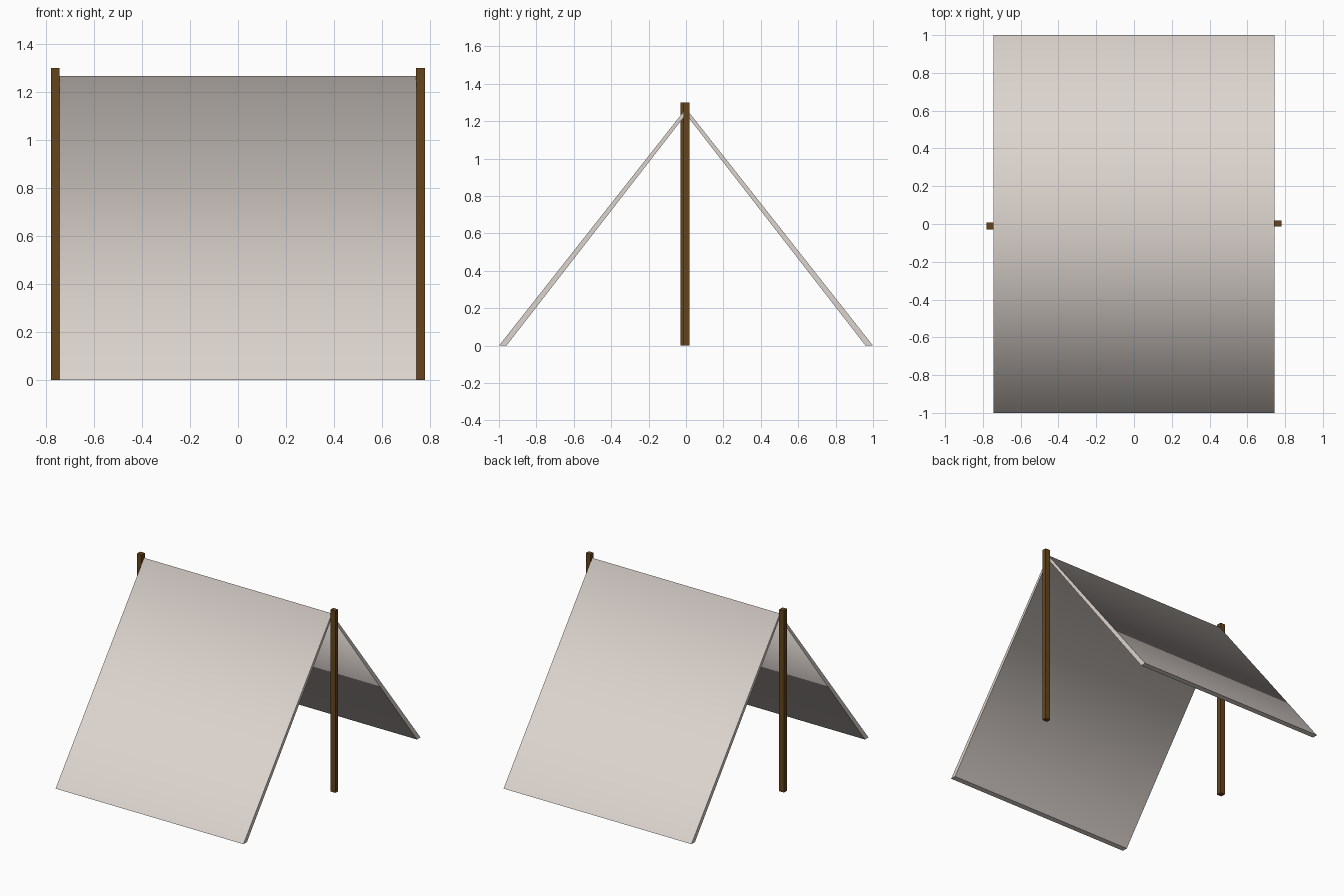
import bpy, bmesh

if "Cube" in bpy.data.objects:
    bpy.data.objects.remove(bpy.data.objects["Cube"])


def material(name, color):
    mat = bpy.data.materials.new(name)
    mat.diffuse_color = (*color, 1)
    mat.use_nodes = True
    mat.node_tree.nodes["Principled BSDF"].inputs["Base Color"].default_value = mat.diffuse_color
    return mat


def add_object(name, bm, mat):
    bmesh.ops.recalc_face_normals(bm, faces=bm.faces[:])
    mesh = bpy.data.meshes.new(name)
    bm.to_mesh(mesh)
    bm.free()
    mesh.materials.append(mat)
    obj = bpy.data.objects.new(name, mesh)
    bpy.context.collection.objects.link(obj)
    return obj


canvas_mat = material("canvas", (0.72, 0.66, 0.62))
wood_mat = material("wood", (0.13, 0.06, 0.012))

# Tent canvas: thick inverted V, tapering slightly towards the ridge
HALF = 0.743
outer = [(-1, 0), (0, 1.268), (1, 0)]
inner = [(-0.96, 0), (0, 1.237), (0.96, 0)]
bm = bmesh.new()
o = [[bm.verts.new((x, y, z)) for y, z in outer] for x in (-HALF, HALF)]
i = [[bm.verts.new((x, y, z)) for y, z in inner] for x in (-HALF, HALF)]
slopes = []
for k in (0, 1):
    for layer in (o, i):
        slopes.append(bm.faces.new((layer[0][k], layer[1][k], layer[1][k + 1], layer[0][k + 1])))
    for end in (0, 1):
        bm.faces.new((o[end][k], o[end][k + 1], i[end][k + 1], i[end][k]))
for k in (0, 2):
    bm.faces.new((o[0][k], o[1][k], i[1][k], i[0][k]))
# Soft ridge, hard rims
for f in slopes:
    f.smooth = True
for e in bm.edges:
    e.smooth = all(f.smooth for f in e.link_faces)
add_object("canvas", bm, canvas_mat)

# Square poles, one at each end, slightly offset from each other
for name, x0, x1, y0, y1 in (
    ("left_pole", -0.78, -0.743, -0.029, 0.008),
    ("right_pole", 0.741, 0.78, -0.014, 0.018),
):
    bm = bmesh.new()
    bmesh.ops.create_cube(bm, size=1)
    bmesh.ops.scale(bm, vec=(x1 - x0, y1 - y0, 1.3), verts=bm.verts[:])
    bmesh.ops.translate(bm, vec=((x0 + x1) / 2, (y0 + y1) / 2, 0.65), verts=bm.verts[:])
    add_object(name, bm, wood_mat)
